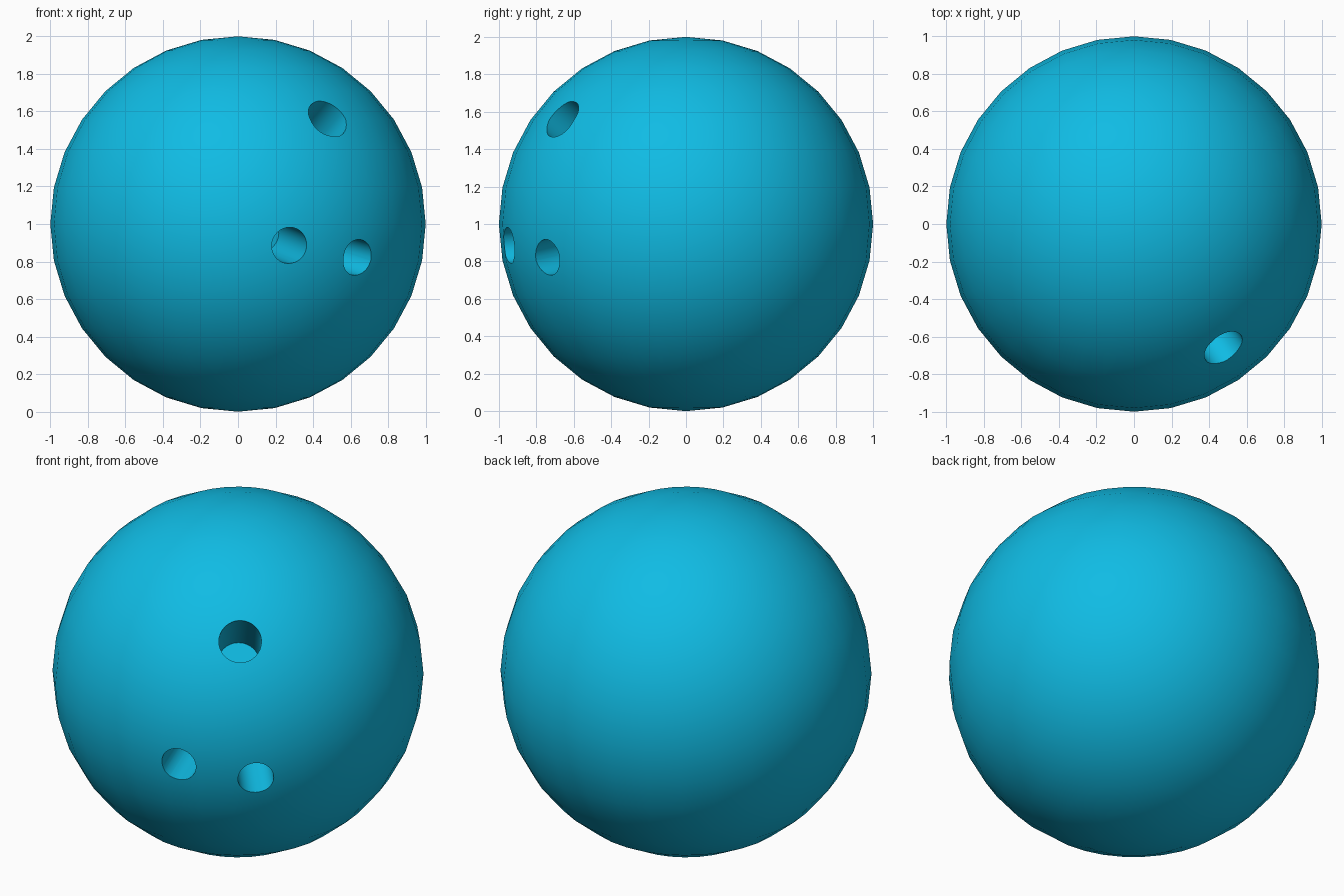
import bpy
import math
from mathutils import Vector

if "Cube" in bpy.data.objects:
    bpy.data.objects.remove(bpy.data.objects["Cube"])

CENTRE = Vector((0, 0, 1))

# Ball body
bpy.ops.mesh.primitive_uv_sphere_add(segments=32, ring_count=16, radius=1, location=CENTRE)
ball = bpy.context.object
ball.name = "ball"
mat = bpy.data.materials.new("blue_shell")
mat.diffuse_color = (0.005, 0.50, 0.775, 1)
mat.use_nodes = True
mat.node_tree.nodes["Principled BSDF"].inputs["Base Color"].default_value = mat.diffuse_color
ball.data.materials.append(mat)


def drill(name, direction, radius, depth):
    """Bore a blind round hole towards the centre of the ball."""
    axis = Vector(direction).normalized()
    length = depth + 0.2
    bpy.ops.mesh.primitive_cylinder_add(
        vertices=32, radius=radius, depth=length,
        location=CENTRE + axis * (1 - depth + length / 2),
        rotation=axis.to_track_quat('Z', 'Y').to_euler())
    cutter = bpy.context.object
    cutter.name = name
    cutter.hide_render = True
    bpy.context.view_layer.objects.active = ball
    mod = ball.modifiers.new(name, 'BOOLEAN')
    mod.operation = 'DIFFERENCE'
    mod.solver = 'EXACT'
    mod.object = cutter
    bpy.ops.object.modifier_apply(modifier=mod.name)
    bpy.data.objects.remove(cutter, do_unlink=True)


# Thumb hole and two finger holes
drill("thumb_hole", (0.48, -0.665, 0.565), 0.115, 0.73)
drill("finger_hole_left", (0.275, -0.953, -0.115), 0.097, 0.55)
drill("finger_hole_right", (0.64, -0.745, -0.18), 0.097, 0.55)

# Smooth shading with crisp hole rims
ball.select_set(True)
bpy.context.view_layer.objects.active = ball
bpy.ops.object.shade_smooth_by_angle(angle=math.radians(35))

# Keep the outer shell's shading perfectly round around the holes
me = ball.data
normals = [Vector(n.vector) for n in me.corner_normals]
for p in me.polygons:
    if p.center.length > 0.95 and p.normal.dot(p.center.normalized()) > 0.9:
        for li in p.loop_indices:
            normals[li] = me.vertices[me.loops[li].vertex_index].co.normalized()
me.normals_split_custom_set(normals)
